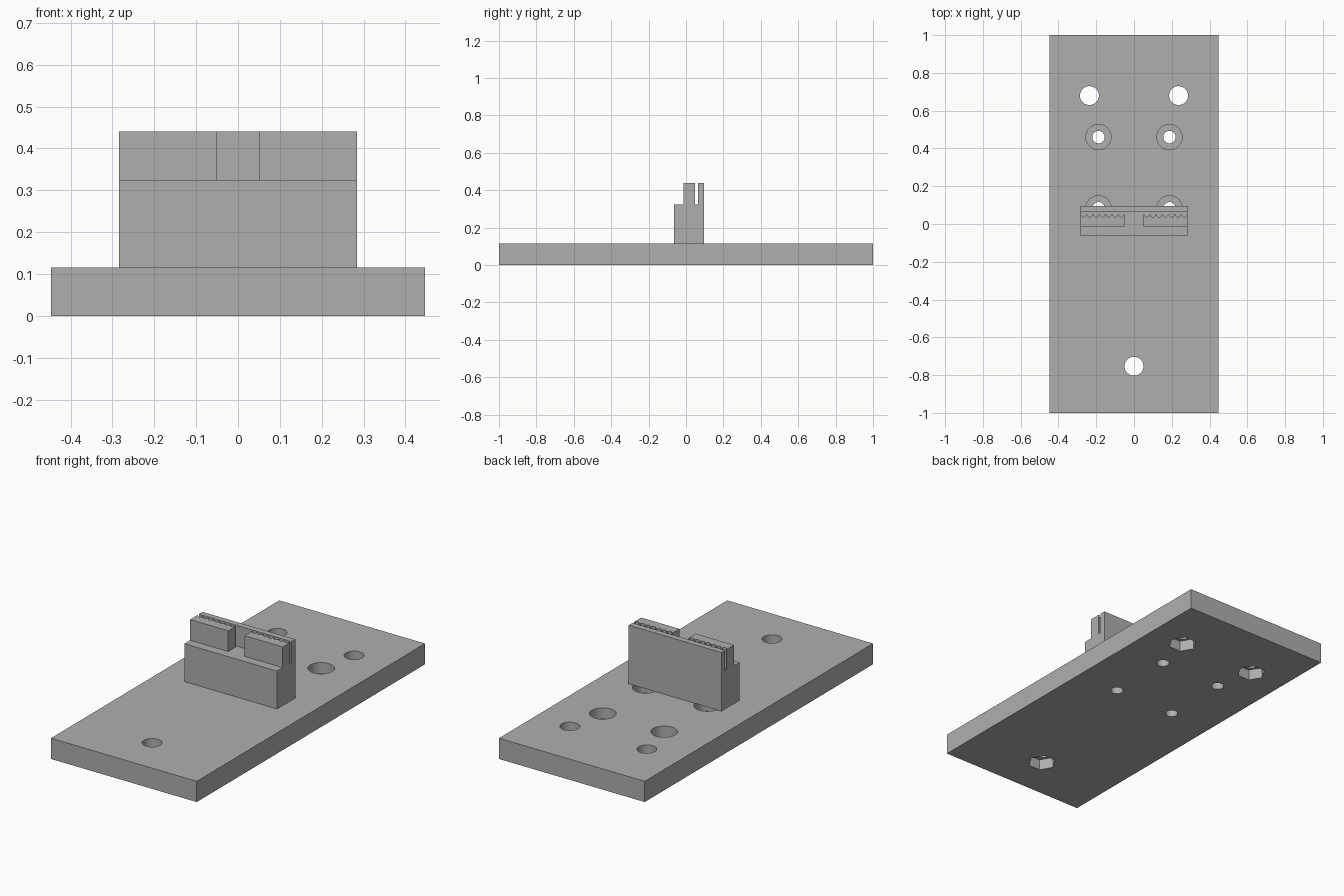
import bpy, bmesh, math

cube = bpy.data.objects.get("Cube")
if cube:
    bpy.data.objects.remove(cube, do_unlink=True)

grey = bpy.data.materials.new("plain grey")
grey.use_nodes = True
COLOUR = (0.43, 0.43, 0.43, 1)
grey.diffuse_color = COLOUR
grey.node_tree.nodes["Principled BSDF"].inputs["Base Color"].default_value = COLOUR

THICK = 0.115   # base plate thickness
STEP = 0.325    # height of the clamp shoulder
TOP = 0.44      # height of the clamp jaws
HALF = 0.284    # half width of the clamp


def prism(name, outline, place, move):
    """Extrude a flat outline; place maps (a, b) to 3D, move is the extrusion."""
    bm = bmesh.new()
    face = bm.faces.new([bm.verts.new(place(a, b)) for a, b in outline])
    new = bmesh.ops.extrude_face_region(bm, geom=[face])["geom"]
    bmesh.ops.translate(bm, vec=move, verts=[v for v in new if isinstance(v, bmesh.types.BMVert)])
    bmesh.ops.recalc_face_normals(bm, faces=bm.faces)
    mesh = bpy.data.meshes.new(name)
    bm.to_mesh(mesh)
    bm.free()
    mesh.materials.append(grey)
    ob = bpy.data.objects.new(name, mesh)
    bpy.context.collection.objects.link(ob)
    return ob


def round_cut(ob, x, y, radius, low, high, sides=48):
    """Drill a round or polygonal hole between two heights."""
    ring = [(x + radius * math.cos(math.tau * i / sides),
             y + radius * math.sin(math.tau * i / sides)) for i in range(sides)]
    cutter = prism("hole_cutter", ring, lambda a, b: (a, b, low), (0, 0, high - low))
    cutter.hide_render = True
    mod = ob.modifiers.new("hole", "BOOLEAN")
    mod.operation, mod.object, mod.solver = "DIFFERENCE", cutter, "EXACT"
    bpy.ops.object.select_all(action="DESELECT")
    bpy.context.view_layer.objects.active = ob
    ob.select_set(True)
    bpy.ops.object.modifier_apply(modifier=mod.name)
    bpy.data.objects.remove(cutter, do_unlink=True)


# Base plate
plate = prism("base_plate", [(-0.447, -1), (0.447, -1), (0.447, 1), (-0.447, 1)],
              lambda a, b: (a, b, 0), (0, 0, THICK))

# Bolt holes with hexagonal nut pockets underneath
for x, y in [(-0.236, 0.68), (0.236, 0.68), (0, -0.753)]:
    round_cut(plate, x, y, 0.05, -0.1, 0.2)
    round_cut(plate, x, y, 0.074, -0.1, 0.06, sides=6)

# Screw holes with counterbores on top
for x in (-0.188, 0.188):
    for y in (0.083, 0.46):
        round_cut(plate, x, y, 0.033, -0.1, 0.2)
        round_cut(plate, x, y, 0.067, 0.055, 0.2)

bpy.ops.object.shade_smooth_by_angle(angle=math.radians(30))

# Clamp body with its tall back wall
profile = [(-0.064, THICK), (0.096, THICK), (0.096, TOP), (0.063, TOP),
           (0.063, STEP), (-0.064, STEP)]
prism("clamp_body", profile, lambda a, b: (-HALF, a, b), (2 * HALF, 0, 0))

# Toothed jaws: a row of rounded notches faces the slot
INNER, FRONT, BACK = 0.05, -0.014, 0.049
NOTCHES, ARC = 7, 8
pitch = (HALF - INNER) / NOTCHES
radius = pitch * 0.36
outline = [(INNER, BACK), (INNER, FRONT), (HALF, FRONT), (HALF, BACK)]
for n in reversed(range(NOTCHES)):
    centre = INNER + pitch * (n + 0.5)
    for i in range(ARC + 1):
        t = math.pi * i / ARC
        outline.append((centre + radius * math.cos(t), BACK - radius * math.sin(t)))
for side, name in ((1, "left_jaw"), (-1, "right_jaw")):
    prism(name, outline, lambda a, b: (side * a, b, STEP), (0, 0, TOP - STEP))
